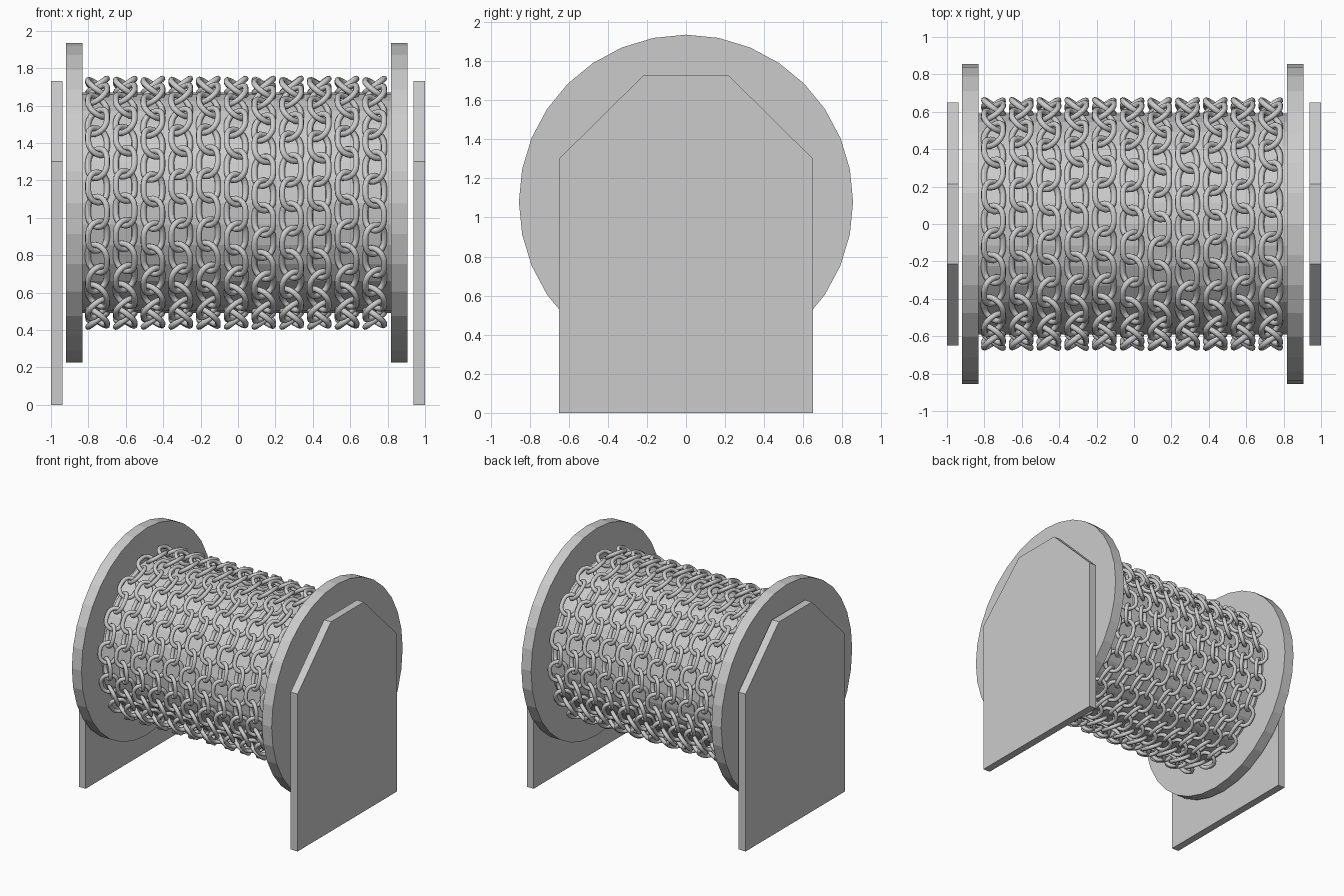
import bpy, bmesh, math, random
from mathutils import Matrix, Vector

if "Cube" in bpy.data.objects:
    bpy.data.objects.remove(bpy.data.objects["Cube"])

random.seed(4)
AXIS_Z = 1.08          # height of the drum axis
LINKS = 30             # links per wrap
CHAIN_R = 0.627        # radius of the chain centre line


def add_object(name, bm, smooth=False):
    mesh = bpy.data.meshes.new(name)
    bm.to_mesh(mesh)
    bm.free()
    for p in mesh.polygons:
        p.use_smooth = smooth
    obj = bpy.data.objects.new(name, mesh)
    bpy.context.collection.objects.link(obj)
    return obj


def x_cylinder(name, x0, x1, radius):
    bm = bmesh.new()
    mat = Matrix.Translation(((x0 + x1) / 2, 0, AXIS_Z)) @ Matrix.Rotation(math.pi / 2, 4, 'Y')
    bmesh.ops.create_cone(bm, cap_ends=True, segments=32, radius1=radius,
                          radius2=radius, depth=x1 - x0, matrix=mat)
    return add_object(name, bm)


def side_plate(name, x0, x1):
    profile = [(-0.65, 0), (0.65, 0), (0.65, 1.3), (0.215, 1.73), (-0.215, 1.73), (-0.65, 1.3)]
    bm = bmesh.new()
    face = bm.faces.new([bm.verts.new((x0, y, z)) for y, z in profile])
    ext = bmesh.ops.extrude_face_region(bm, geom=[face])
    verts = [v for v in ext["geom"] if isinstance(v, bmesh.types.BMVert)]
    bmesh.ops.translate(bm, verts=verts, vec=(x1 - x0, 0, 0))
    bmesh.ops.recalc_face_normals(bm, faces=bm.faces)
    return add_object(name, bm)


def add_link(bm, mat, bend=0.062, half=0.02, wire=0.016, arc=8, sides=8):
    # stadium path in local XY, long direction along Y
    rings = []
    for end in (1, -1):
        for i in range(arc + 1):
            a = math.pi * i / arc + (0 if end == 1 else math.pi)
            out = Vector((math.cos(a), math.sin(a), 0))
            centre = out * bend + Vector((0, end * half, 0))
            ring = []
            for j in range(sides):
                b = 2 * math.pi * j / sides
                p = centre + out * wire * math.cos(b) + Vector((0, 0, wire * math.sin(b)))
                ring.append(bm.verts.new(mat @ p))
            rings.append(ring)
    for i, r in enumerate(rings):
        n = rings[(i + 1) % len(rings)]
        for j in range(sides):
            k = (j + 1) % sides
            bm.faces.new((r[j], n[j], n[k], r[k]))


# one wrap of chain, links tilted alternately left and right
def chain_wrap(name, x, phase):
    bm = bmesh.new()
    for i in range(LINKS):
        a = 2 * math.pi * i / LINKS + phase
        tilt = math.radians(36 if i % 2 else -36)
        mat = (Matrix.Rotation(a, 4, 'X') @ Matrix.Translation((0, 0, CHAIN_R))
               @ Matrix.Rotation(tilt, 4, 'Y'))
        add_link(bm, mat)
    bmesh.ops.recalc_face_normals(bm, faces=bm.faces)
    obj = add_object(name, bm, smooth=True)
    obj.location = (x, 0, AXIS_Z)


# stands
side_plate("left_stand", -1.0, -0.937)
side_plate("right_stand", 0.937, 1.0)

# spool
x_cylinder("left_flange", -0.92, -0.832, 0.855)
x_cylinder("right_flange", 0.817, 0.906, 0.855)
x_cylinder("drum", -0.85, 0.84, 0.59)

# chain wraps along the drum
for c in range(11):
    chain_wrap(f"chain_wrap_{c + 1}", -0.751 + 0.1482 * c, random.uniform(-0.05, 0.05))
